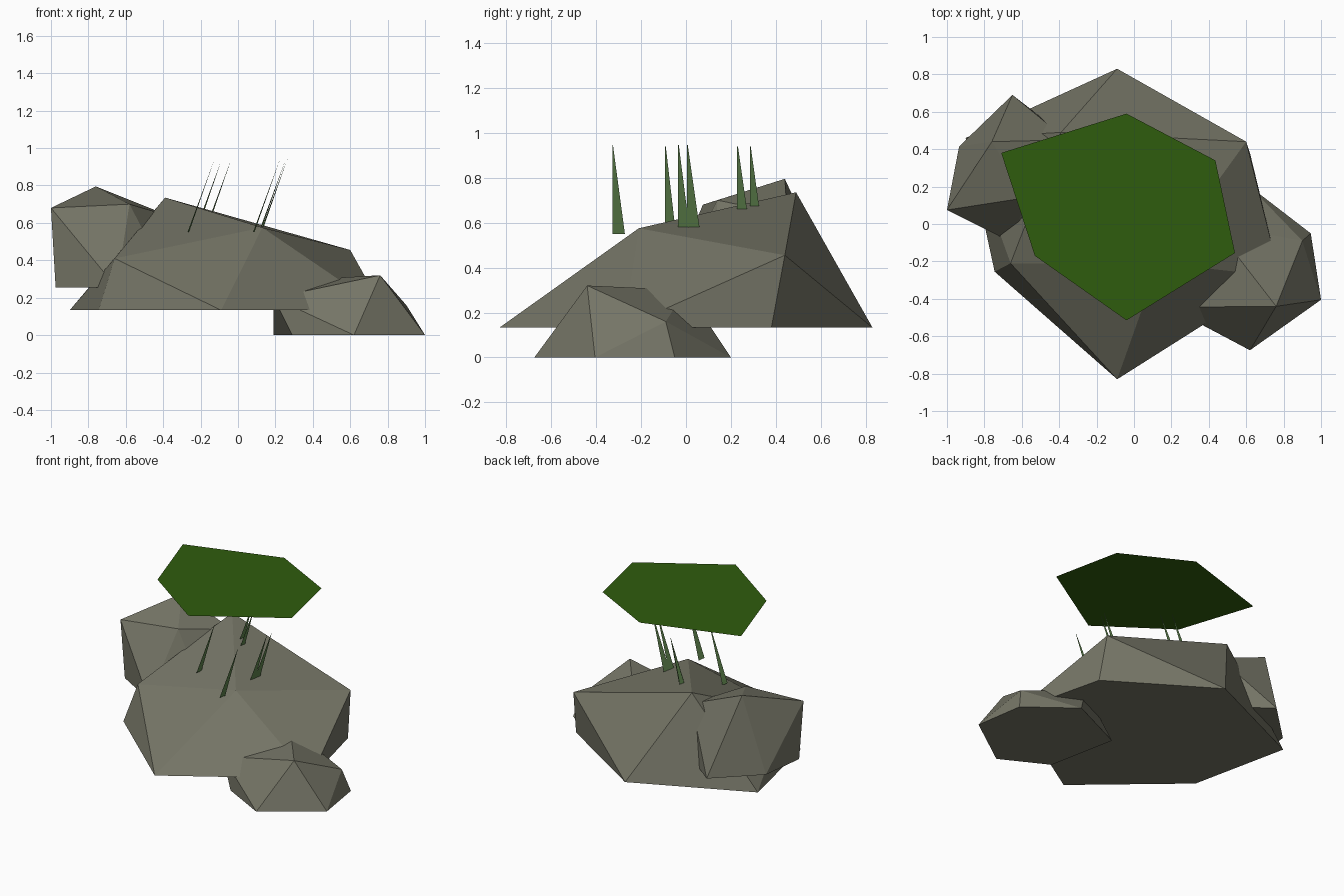
import bpy, bmesh

if "Cube" in bpy.data.objects:
    bpy.data.objects.remove(bpy.data.objects["Cube"])


def material(name, rgb):
    m = bpy.data.materials.new(name)
    m.diffuse_color = (*rgb, 1)
    m.use_nodes = True
    m.node_tree.nodes["Principled BSDF"].inputs["Base Color"].default_value = m.diffuse_color
    return m


STONE = material("grey stone", (0.18, 0.18, 0.135))
BLADE = material("grass green", (0.115, 0.23, 0.075))
LEAF = material("deep green", (0.028, 0.108, 0.004))


def make_object(name, bm, mat):
    mesh = bpy.data.meshes.new(name)
    bm.to_mesh(mesh)
    bm.free()
    mesh.materials.append(mat)
    ob = bpy.data.objects.new(name, mesh)
    bpy.context.collection.objects.link(ob)
    return ob


def rock(name, floor_z, outline, peaks):
    """Faceted boulder: hull of a flat base outline and a few raised corners."""
    bm = bmesh.new()
    for x, y in outline:
        bm.verts.new((x, y, floor_z))
    for p in peaks:
        bm.verts.new(p)
    res = bmesh.ops.convex_hull(bm, input=bm.verts[:])
    junk = {g for g in res["geom_interior"] + res["geom_unused"]
            if isinstance(g, bmesh.types.BMVert)}
    bmesh.ops.delete(bm, geom=list(junk), context='VERTS')
    bmesh.ops.recalc_face_normals(bm, faces=bm.faces[:])
    return make_object(name, bm, STONE)


def sheet(name, points, mat):
    """Single flat face."""
    bm = bmesh.new()
    bm.faces.new([bm.verts.new(p) for p in points])
    return make_object(name, bm, mat)


# Boulders
rock("main_rock", 0.133,
     [(-0.09, 0.83), (0.62, 0.38), (0.78, -0.28),
      (-0.09, -0.83), (-0.745, -0.255), (-0.90, 0.46)],
     [(-0.39, 0.49, 0.735), (0.13, -0.21, 0.575),
      (0.60, 0.44, 0.455), (-0.66, -0.21, 0.41)])
rock("low_rock", 0.0,
     [(0.62, -0.675), (1.0, -0.405), (0.945, -0.05),
      (0.62, 0.20), (0.19, 0.0), (0.29, -0.50)],
     [(0.76, -0.44, 0.32), (0.90, -0.09, 0.16),
      (0.42, 0.0, 0.30), (0.19, -0.445, 0.20)])
rock("high_rock", 0.255,
     [(-0.65, 0.69), (-0.935, 0.415), (-0.975, 0.09),
      (-0.65, -0.10), (-0.35, 0.12), (-0.30, 0.42)],
     [(-1.0, 0.075, 0.68), (-0.76, 0.44, 0.795),
      (-0.58, 0.14, 0.70), (-0.36, 0.45, 0.635)])

# Leaning grass blades: base x, y, z, base width, tip z
blades = [(-0.27, -0.093, 0.55, 0.048, 0.94), (0.08, -0.328, 0.55, 0.056, 0.945),
          (0.12, -0.035, 0.575, 0.05, 0.945), (0.13, 0.005, 0.58, 0.055, 0.945),
          (-0.14, 0.228, 0.66, 0.043, 0.94), (-0.185, 0.285, 0.675, 0.04, 0.94)]
for i, (x, y, z, w, top) in enumerate(blades, 1):
    tip_x = x + 0.37 * (top - z)
    sheet(f"grass_blade_{i}",
          [(x, y, z), (x + 0.008, y + w, z), (tip_x, y + 0.003, top), (tip_x, y, top)],
          BLADE)

# Floating flat leaf canopy
sheet("leaf_canopy",
      [(x, y, 1.19) for x, y in
       [(-0.71, 0.38), (-0.53, -0.17), (-0.04, -0.515),
        (0.54, -0.155), (0.435, 0.34), (-0.04, 0.59)]], LEAF)
